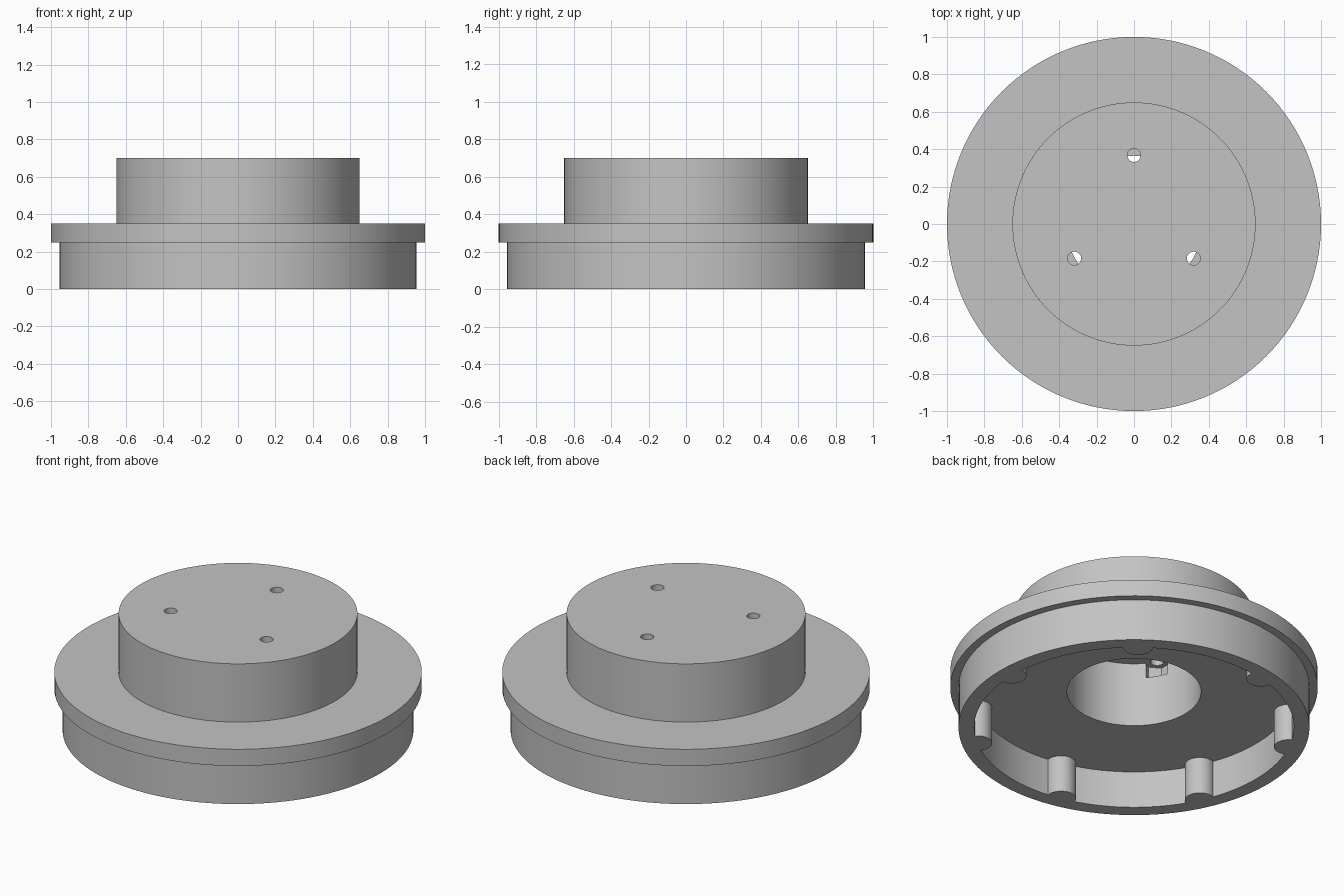
import bpy, bmesh, math
from mathutils import Matrix, Vector

if "Cube" in bpy.data.objects:
    bpy.data.objects.remove(bpy.data.objects["Cube"], do_unlink=True)

# Single grey material
grey = bpy.data.materials.new("plain_grey")
grey.use_nodes = True
color = (0.55, 0.55, 0.55, 1)
grey.diffuse_color = color
grey.node_tree.nodes["Principled BSDF"].inputs["Base Color"].default_value = color


def add_object(name, bm):
    bmesh.ops.recalc_face_normals(bm, faces=bm.faces)
    mesh = bpy.data.meshes.new(name)
    bm.to_mesh(mesh)
    bm.free()
    mesh.materials.append(grey)
    obj = bpy.data.objects.new(name, mesh)
    bpy.context.collection.objects.link(obj)
    return obj


def lathe(name, profile, steps):
    """Closed solid turned from a profile that starts and ends on the axis."""
    bm = bmesh.new()
    verts = [bm.verts.new((r, 0, z)) for r, z in profile]
    edges = [bm.edges.new(pair) for pair in zip(verts, verts[1:])]
    bmesh.ops.spin(bm, geom=verts + edges, cent=(0, 0, 0), axis=(0, 0, 1),
                   angle=math.tau, steps=steps, use_duplicate=False)
    bmesh.ops.remove_doubles(bm, verts=bm.verts, dist=0.0001)
    # Merge the triangle fans on the axis into clean discs
    for v in [v for v in bm.verts if v.co.xy.length < 0.001]:
        bmesh.ops.dissolve_verts(bm, verts=[v])
    return add_object(name, bm)


def prism_ring(name, count, start, ring_radius, radius, z0, z1, sides):
    """Upright prisms evenly spaced round the axis, each turned outwards."""
    bm = bmesh.new()
    for i in range(count):
        place = (Matrix.Rotation(start + math.tau * i / count, 4, 'Z')
                 @ Matrix.Translation((ring_radius, 0, (z0 + z1) / 2)))
        made = bmesh.ops.create_cone(bm, cap_ends=True, segments=sides,
                                     radius1=radius, radius2=radius, depth=z1 - z0)
        # Put a corner on the radial direction
        co = made["verts"][0].co
        turn = Matrix.Rotation(-math.atan2(co.y, co.x), 4, 'Z')
        bmesh.ops.transform(bm, matrix=place @ turn, verts=made["verts"])
    return add_object(name, bm)


def combine(body, tool, operation):
    mod = body.modifiers.new(tool.name, 'BOOLEAN')
    mod.object, mod.operation, mod.solver = tool, operation, 'EXACT'
    bpy.context.view_layer.objects.active = body
    bpy.ops.object.modifier_apply(modifier=mod.name)
    bpy.data.objects.remove(tool, do_unlink=True)


# Stepped body: raised hub, flange, skirt, hollow underside and centre bore
body = lathe("flanged_cap", [
    (0, 0.70), (0.65, 0.70), (0.65, 0.35), (1, 0.35), (1, 0.25), (0.955, 0.25),
    (0.955, 0), (0.87, 0), (0.87, 0.222), (0.365, 0.222), (0.365, 0.61), (0, 0.61)], 128)

# Seven grip ribs inside the skirt
combine(body, prism_ring("grip_ribs", 7, 0, 0.87, 0.081, 0, 0.24, 32), 'UNION')

# Three nut pockets in the bore wall, with screw holes through the hub top
quarter = math.pi / 2
combine(body, prism_ring("nut_pockets", 3, quarter, 0.368, 0.072, 0.52, 0.61, 6), 'DIFFERENCE')
combine(body, prism_ring("screw_holes", 3, quarter, 0.368, 0.036, 0.57, 0.75, 32), 'DIFFERENCE')

# Smooth round walls, keep the rims sharp
bpy.ops.object.select_all(action='DESELECT')
body.select_set(True)
bpy.context.view_layer.objects.active = body
bpy.ops.object.shade_smooth_by_angle(angle=math.radians(30))
